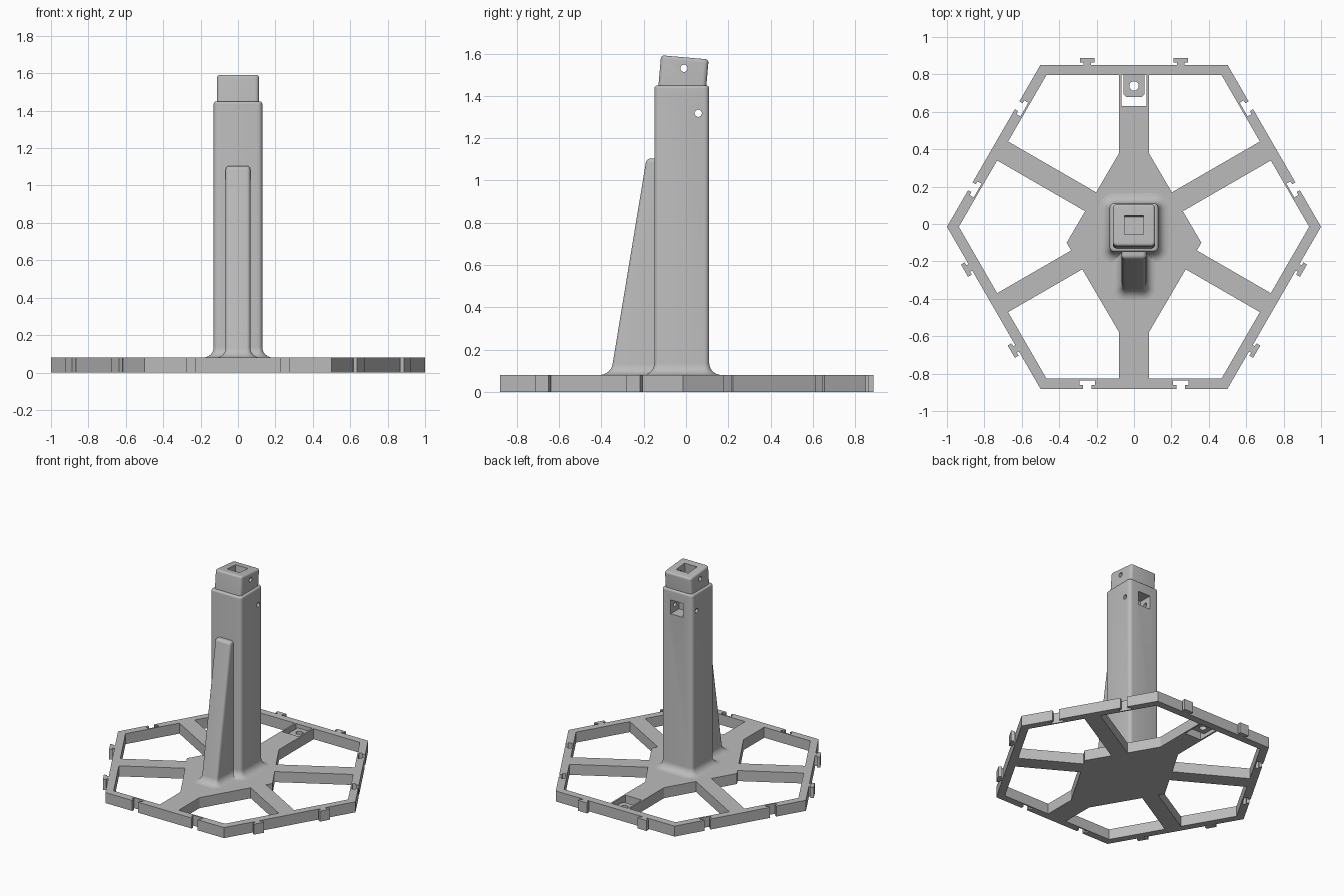
import bpy, bmesh
from math import sin, cos, pi, radians
from mathutils import Matrix, Vector

if "Cube" in bpy.data.objects:
    bpy.data.objects.remove(bpy.data.objects["Cube"])

grey = bpy.data.materials.new("plain_grey")
grey.use_nodes = True
COLOUR = (0.5, 0.5, 0.5, 1)
grey.diffuse_color = COLOUR
grey.node_tree.nodes["Principled BSDF"].inputs["Base Color"].default_value = COLOUR

THICK = 0.08
CENTRE = Matrix.Translation((0, -0.015, 0))
APOTHEM = 0.866


def loft(name, rings, matrix=Matrix()):
    """Skin a stack of matching closed rings and cap both ends."""
    bm = bmesh.new()
    loops = [[bm.verts.new(matrix @ Vector(p)) for p in ring] for ring in rings]
    for low, high in zip(loops, loops[1:]):
        for i in range(len(low)):
            j = (i + 1) % len(low)
            bm.faces.new((low[i], low[j], high[j], high[i]))
    bm.faces.new(loops[0][::-1])
    bm.faces.new(loops[-1])
    bmesh.ops.recalc_face_normals(bm, faces=bm.faces)
    mesh = bpy.data.meshes.new(name)
    bm.to_mesh(mesh)
    bm.free()
    mesh.materials.append(grey)
    obj = bpy.data.objects.new(name, mesh)
    bpy.context.collection.objects.link(obj)
    return obj


def prism(name, outline, z0, z1, matrix=Matrix()):
    return loft(name, [[(x, y, z) for x, y in outline] for z in (z0, z1)], matrix)


def box(name, hx, y0, y1, z0, z1, matrix=Matrix()):
    return prism(name, [(-hx, y0), (hx, y0), (hx, y1), (-hx, y1)], z0, z1, matrix)


def polygon(radius, sides):
    return [(radius * cos(2 * pi * i / sides), radius * sin(2 * pi * i / sides))
            for i in range(sides)]


def cut(target, *cutters):
    """Subtract each cutter, then discard it."""
    bpy.context.view_layer.objects.active = target
    for cutter in cutters:
        mod = target.modifiers.new("cut", "BOOLEAN")
        mod.operation, mod.solver, mod.object = "DIFFERENCE", "EXACT", cutter
        bpy.ops.object.modifier_apply(modifier=mod.name)
        bpy.data.objects.remove(cutter)


def smooth(obj):
    bpy.ops.object.select_all(action="DESELECT")
    obj.select_set(True)
    bpy.context.view_layer.objects.active = obj
    bpy.ops.object.shade_smooth_by_angle(angle=radians(35))


def rounded_ring(hx, y0, y1, r, z, grow=0, steps=5):
    """Rounded rectangle at height z, offset outwards by grow."""
    hx, y0, y1, r = hx + grow, y0 - grow, y1 + grow, max(r + grow, 0.004)
    corners = [(hx - r, y1 - r), (r - hx, y1 - r), (r - hx, y0 + r), (hx - r, y0 + r)]
    return [(cx + r * cos(a), cy + r * sin(a), z)
            for q, (cx, cy) in enumerate(corners)
            for a in [(q + i / steps) * pi / 2 for i in range(steps + 1)]]


def levels(z0, z1, flare, bevel, steps=6):
    """Heights and offsets for a flared foot and a rounded top."""
    angles = [i / steps * pi / 2 for i in range(steps + 1)]
    foot = [(z0 + flare * (1 - cos(a)), flare * (1 - sin(a))) for a in angles]
    head = [(z1 - bevel + bevel * sin(a), bevel * (cos(a) - 1)) for a in angles]
    return (foot if flare else [(z0, 0)]) + head


# Base: hexagon with openings left between the hub and spokes
base = prism("base_frame", polygon(1, 6), 0, THICK, CENTRE)
openings = prism("openings", polygon((APOTHEM - 0.055) / cos(pi / 6), 6), -0.1, 0.2, CENTRE)
spokes = [box("spoke", width / 2, -1.2, 1.2, -0.2, 0.3,
              CENTRE @ Matrix.Rotation(radians(turn), 4, "Z"))
          for turn, width in ((0, 0.16), (60, 0.117), (-60, 0.117))]
hub = prism("hub", [(0.36, -0.1), (0, 0.515), (-0.36, -0.1), (0, -0.715)], -0.25, 0.35)
cut(openings, hub, *spokes)
cut(base, openings)


# Joints: T shaped tabs and matching slots on alternating sides
def tee(start, neck, end, stem, head):
    return [(-stem, start), (stem, start), (stem, neck), (head, neck),
            (head, end), (-head, end), (-head, neck), (-stem, neck)]


for side in range(6):
    for shift in (-0.25, 0.25):
        place = (CENTRE @ Matrix.Rotation(side * pi / 3, 4, "Z")
                 @ Matrix.Translation((shift, APOTHEM, 0)))
        if side % 2 == 0:
            prism("joint_tab", tee(0, 0.013, 0.036, 0.02, 0.038), 0, THICK, place)
        else:
            cut(base, prism("slot", tee(0.02, -0.02, -0.045, 0.024, 0.042), -0.1, 0.2, place))

# Mounting pocket and drilled bracket in the rear spoke
cut(base, box("pocket", 0.068, 0.632, 0.796, -0.1, 0.2))
bracket = prism("mount_bracket", [(-0.057, 0.796), (-0.057, 0.695), (-0.042, 0.68),
                                  (0.042, 0.68), (0.057, 0.695), (0.057, 0.796)], 0.02, 0.05)
cut(bracket, prism("drill", polygon(0.025, 32), -0.1, 0.2, Matrix.Translation((0, 0.738, 0))))


def cross_hole(y, z, matrix=Matrix()):
    return prism("cross_hole", polygon(0.017, 32), -0.3, 0.3,
                 matrix @ Matrix.Translation((0, y, z)) @ Matrix.Rotation(pi / 2, 4, "Y"))


# Column with a rear socket and a pin hole
column = loft("column", [rounded_ring(0.13, -0.15, 0.11, 0.025, z, g)
                         for z, g in levels(THICK, 1.45, 0.055, 0.015)])
cut(column, box("socket", 0.052, 0.01, 0.2, 1.265, 1.37), cross_hole(0.058, 1.318))

# Tilted neck with a top socket and a pin hole
tilt = Matrix.Translation((0, -0.017, 1.45)) @ Matrix.Rotation(radians(-5), 4, "X")
neck = loft("neck", [rounded_ring(0.113, -0.113, 0.113, 0.022, z, g)
                     for z, g in levels(-0.03, 0.133, 0, 0.015)], tilt)
cut(neck, box("socket", 0.052, -0.052, 0.052, 0.033, 0.3, tilt), cross_hole(0, 0.081, tilt))

# Tapering front brace
brace = loft("front_brace", [rounded_ring(0.066, -0.19 - 0.165 * (1.085 - z), -0.08, 0.02, z, g)
                             for z, g in levels(THICK, 1.105, 0.05, 0.02)])

for part in (column, neck, brace, bracket):
    smooth(part)
